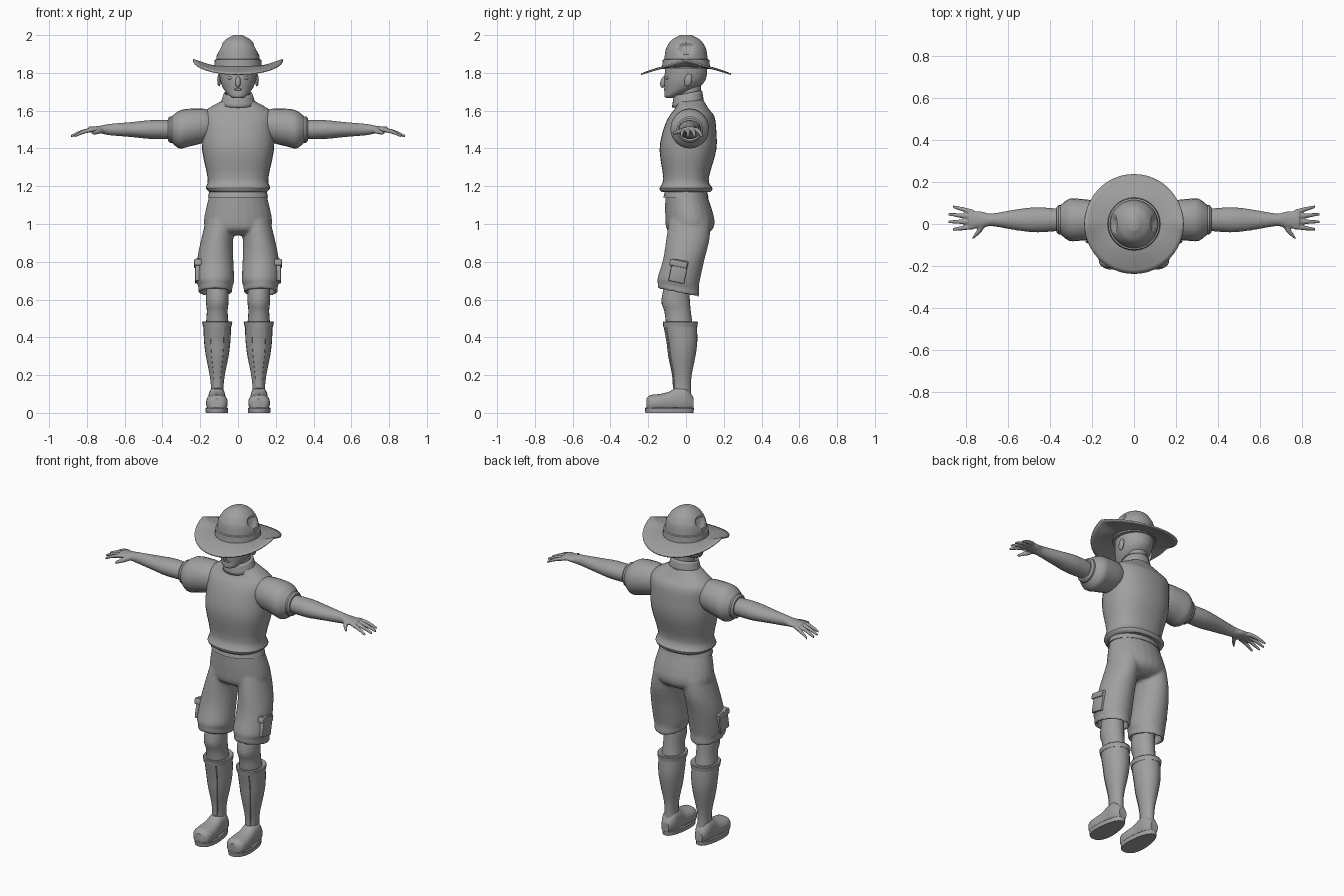
import bpy, bmesh, math
from mathutils import Vector, Matrix

cube = bpy.data.objects.get("Cube")
if cube:
    bpy.data.objects.remove(cube)

grey = bpy.data.materials.new("plain grey")
grey.use_nodes = True
grey.diffuse_color = (.35, .35, .35, 1)
grey.node_tree.nodes["Principled BSDF"].inputs["Base Color"].default_value = grey.diffuse_color


def clamp(value):
    return max(0, min(1, value))


def ring(wide, deep=None, x=0, y=0, z=0):
    """Cross-section centre and its two radii."""
    return Vector((x, y, z, wide, wide if deep is None else deep))


def spline(rings, steps):
    """Smooth in-between rings through the given ones."""
    result = []
    last = len(rings) - 1
    for i in range(last):
        before, start, end, after = (rings[max(0, min(last, i + k))] for k in (-1, 0, 1, 2))
        for step in range(steps):
            t = step / steps
            ease = t * t * (3 - 2 * t)
            pull = (end - before) * t * (1 - t) ** 2 - (after - start) * t * t * (1 - t)
            result.append(start.lerp(end, ease) + pull / 2)
    return result + [rings[last]]


def loft(bm, rings, at=(0, 0, 0), axis="z", sides=24, power=2, steps=3, warp=None, caps=True):
    """Skin rings set across an axis; a power above two squares the section."""
    loops = []
    for section in spline(rings, steps):
        loop = []
        for k in range(sides):
            angle = math.tau * k / sides
            c, s = math.cos(angle), math.sin(angle)
            a = math.copysign(abs(c) ** (2 / power), c) * section[3]
            b = math.copysign(abs(s) ** (2 / power), s) * section[4]
            spoke = Vector({"x": (0, a, b), "y": (a, 0, b), "z": (a, b, 0)}[axis])
            point = Vector(section[:3]) + Vector(at) + spoke
            loop.append(bm.verts.new(warp(point) if warp else point))
        loops.append(loop)
    for low, high in zip(loops, loops[1:]):
        for k in range(sides):
            bm.faces.new((low[k - 1], low[k], high[k], high[k - 1]))
    if caps:
        bm.faces.new(loops[0])
        bm.faces.new(loops[-1])


def finish(bm, name, mirror=False, voxel=0, smooth=0, solid=0):
    """Make the object, its shading and its modifiers."""
    bmesh.ops.recalc_face_normals(bm, faces=bm.faces)
    mesh = bpy.data.meshes.new(name)
    bm.to_mesh(mesh)
    bm.free()
    mesh.materials.append(grey)
    ob = bpy.data.objects.new(name, mesh)
    bpy.context.collection.objects.link(ob)
    bpy.ops.object.select_all(action="DESELECT")
    ob.select_set(True)
    bpy.context.view_layer.objects.active = ob
    bpy.ops.object.shade_smooth_by_angle(angle=math.radians(35))
    if solid:
        mod = ob.modifiers.new("thickness", "SOLIDIFY")
        mod.thickness, mod.offset = solid, 0
    if mirror:
        ob.modifiers.new("mirror", "MIRROR").use_mirror_merge = False
    if voxel:
        mod = ob.modifiers.new("blend", "REMESH")
        mod.mode, mod.voxel_size, mod.use_smooth_shade = "VOXEL", voxel, True
    if smooth:
        mod = ob.modifiers.new("soften", "SMOOTH")
        mod.factor, mod.iterations = .5, smooth


def part(name, rings, mirror=False, voxel=0, smooth=0, solid=0, **shape):
    bm = bmesh.new()
    loft(bm, rings, **shape)
    finish(bm, name, mirror, voxel, smooth, solid)


def placed(centre, size, tilt=0):
    return Matrix.Translation(centre) @ Matrix.Rotation(tilt, 4, "X") @ Matrix.Diagonal((*size, 1))


def ball(name, centre, size, tilt=0, mirror=False):
    bm = bmesh.new()
    bmesh.ops.create_uvsphere(bm, u_segments=16, v_segments=10, radius=1, matrix=placed(centre, size, tilt))
    finish(bm, name, mirror)


# Shirt, waistband and collar
part("shirt", [ring(z=1.17, wide=.15, deep=.13), ring(z=1.19, wide=.17, deep=.14),
               ring(z=1.24, wide=.16, deep=.12), ring(z=1.39, wide=.19, deep=.15, y=.01),
               ring(z=1.5, wide=.19, deep=.14, y=.02), ring(z=1.57, wide=.19, deep=.12, y=.03),
               ring(z=1.61, wide=.16, deep=.09, y=.03), ring(z=1.66, wide=.07, y=.02)],
     power=2.3, sides=32)
part("waistband", [ring(z=1.14, wide=.16, deep=.12), ring(z=1.18, wide=.15, deep=.11)], steps=1)


def tilt_collar(point):
    point.z += point.y * .2
    return point


part("collar", [ring(z=1.63, wide=.09, deep=.08), ring(z=1.69, wide=.07)], at=(0, .01, 0),
     caps=False, solid=.01, warp=tilt_collar)

# Puffed sleeves with cuffs
shoulder = (0, .02, 1.5)
part("sleeves", [ring(x=.13, wide=.07, z=.02), ring(x=.18, wide=.09, z=.02),
                 ring(x=.26, wide=.1, z=.01), ring(x=.31, wide=.1), ring(x=.35, wide=.07)],
     at=shoulder, axis="x", mirror=True)
part("cuffs", [ring(x=.34, wide=.07), ring(x=.36, wide=.07), ring(x=.37, wide=.06)],
     at=shoulder, axis="x", steps=1, mirror=True)

# Arms blended with fingers and thumbs
bm = bmesh.new()
loft(bm, [ring(x=.33, wide=.05), ring(x=.46, wide=.06, deep=.05), ring(x=.56, wide=.05, deep=.04),
          ring(x=.68, wide=.03), ring(x=.73, wide=.04, deep=.02), ring(x=.79, wide=.04, deep=.015)],
     at=shoulder, axis="x")
for i in range(4):
    root = Vector((.765, .056 - i * .023, 1.5))
    reach = Vector((.1 + i * (3 - i) * .01, .027 - i * .013, -.035))
    knuckle, tip = root + reach / 2 + Vector((0, 0, .006)), root + reach
    loft(bm, [ring(.012, None, *root), ring(.011, None, *knuckle), ring(.007, None, *tip)], axis="x")
loft(bm, [ring(x=.715, y=.01, wide=.016), ring(x=.74, y=-.035, z=-.01, wide=.014),
          ring(x=.77, y=-.07, z=-.02, wide=.007)], at=(0, 0, 1.5), axis="y")
finish(bm, "arms", mirror=True, voxel=.005, smooth=3)


# Shorts with a hem that drops toward the back
def drop_hem(point):
    point.z -= (point.y + .04) * .2 * clamp((.8 - point.z) / .12)
    return point


bm = bmesh.new()
loft(bm, [ring(z=1.16, wide=.15, deep=.11), ring(z=1.03, wide=.18, deep=.13, y=.02),
          ring(z=.97, wide=.17, deep=.12, y=.02), ring(z=.94, wide=.12, deep=.07, y=.02)])
loft(bm, [ring(z=1.02, wide=.08, deep=.11, x=-.03, y=.06), ring(z=.92, wide=.085, deep=.115, x=-.01, y=.05),
          ring(z=.82, wide=.095, deep=.11, y=.03), ring(z=.7, wide=.1, deep=.11),
          ring(z=.67, wide=.09, deep=.11), ring(z=.64, wide=.09, deep=.11),
          ring(z=.64, wide=.075, deep=.095), ring(z=.69, wide=.075, deep=.095)],
     at=(.12, -.04, 0), warp=drop_hem)
finish(bm, "shorts", mirror=True, voxel=.008, smooth=5)

# Cargo pockets and their flaps
bm = bmesh.new()
for height, size in ((.75, (.03, .085, .12)), (.79, (.04, .095, .035))):
    bmesh.ops.create_cube(bm, size=1, matrix=placed((.212, -.04, height), size, tilt=-.2))
bmesh.ops.bevel(bm, geom=bm.edges[:], offset=.006, segments=2, affect="EDGES", profile=.5)
finish(bm, "pockets", mirror=True)

# Knees, and long socks with a raised front panel
part("knees", [ring(z=.74, wide=.055, y=-.02), ring(z=.6, wide=.06, deep=.075, y=-.03),
               ring(z=.54, wide=.055, deep=.07, y=-.02), ring(z=.47, wide=.06, deep=.07, y=-.01)],
     at=(.11, -.025, 0), mirror=True)
ankle = (.11, -.02, 0)
bm = bmesh.new()
loft(bm, [ring(z=.47, wide=.073, deep=.087, y=-.01), ring(z=.38, wide=.07, deep=.08),
          ring(z=.3, wide=.06, deep=.07), ring(z=.2, wide=.04, deep=.05),
          ring(z=.13, wide=.033, deep=.046), ring(z=.08, wide=.036, deep=.05)], at=ankle)
bmesh.ops.recalc_face_normals(bm, faces=bm.faces)
panel = [f for f in bm.faces if f.normal.y < -.78 and f.calc_center_median().z > .13]
bmesh.ops.inset_region(bm, faces=panel, thickness=.003, depth=.004)
finish(bm, "socks", mirror=True)
part("sock_tops", [ring(z=.455, wide=.075, deep=.09), ring(z=.48, wide=.08, deep=.093),
                   ring(z=.485, wide=.075, deep=.09), ring(z=.48, wide=.055, deep=.07)],
     at=(.11, -.03, 0), steps=1, mirror=True)

# Shoes, and soles that narrow at the heel
part("shoes", [ring(y=-.21, z=.045, wide=.03), ring(y=-.19, z=.05, wide=.053, deep=.044),
               ring(y=-.14, z=.054, wide=.057, deep=.046), ring(y=-.09, z=.058, wide=.05, deep=.054),
               ring(y=-.05, z=.07, wide=.046, deep=.064), ring(z=.07, wide=.044, deep=.065),
               ring(y=.04, z=.05, wide=.025, deep=.03)], at=(.112, 0, 0), axis="y", power=2.4, mirror=True)


def narrow_heel(point):
    point.x -= (point.x - .112) * clamp((point.y + .12) / .15) / 4
    return point


part("soles", [ring(z=0, wide=.06, deep=.127), ring(z=.024, wide=.062, deep=.13),
               ring(z=.028, wide=.057, deep=.125)], at=(.112, -.088, 0), steps=1, power=2.5,
     warp=narrow_heel, mirror=True)

# Neck, head and face
part("neck", [ring(z=1.6, wide=.07), ring(z=1.68, wide=.06), ring(z=1.76, wide=.06)], at=(0, .02, 0))
part("head", [ring(z=1.667, wide=.028, y=-.085), ring(z=1.68, wide=.048, deep=.042, y=-.074),
              ring(z=1.71, wide=.074, deep=.08, y=-.034), ring(z=1.75, wide=.092, deep=.107, y=-.01),
              ring(z=1.8, wide=.1, deep=.113), ring(z=1.86, wide=.1, deep=.11)], voxel=.008, smooth=3)
ball("nose", (0, -.118, 1.752), (.014, .018, .032), tilt=-.3)
ball("lips", (0, -.107, 1.712), (.024, .011, .007))
ball("ears", (.1, .012, 1.762), (.01, .02, .034), tilt=-.2, mirror=True)
ball("eyes", (.038, -.099, 1.773), (.018, .01, .009), mirror=True)


# Hat crown with a round dent on each side
def dent(point):
    distance = math.hypot(point.y / .042, (point.z - 1.928) / .032)
    if abs(point.x) > .04 and distance < 1:
        point.x -= math.copysign(.022 * min(1, 2 - 2 * distance), point.x)
    return point


part("hat_crown", [ring(z=1.82, wide=.12), ring(z=1.91, wide=.11), ring(z=1.945, wide=.093, deep=.098),
                   ring(z=1.975, wide=.067, deep=.075), ring(z=2, wide=.024, deep=.032)],
     sides=56, steps=6, warp=dent)
part("hat_band", [ring(z=1.83, wide=.127), ring(z=1.87, wide=.123), ring(z=1.875, wide=.11)], steps=1, sides=32)


# Hat brim, turned up at both sides
def turn_up(point):
    radius = point.xy.length
    edge = .037 - .077 * abs(point.y) / radius
    point.z = 1.833 + edge * clamp((radius - .11) / .127) ** 1.3
    return point


part("hat_brim", [ring(.11), ring(.237)], steps=5, sides=48, caps=False, solid=.008, warp=turn_up)
